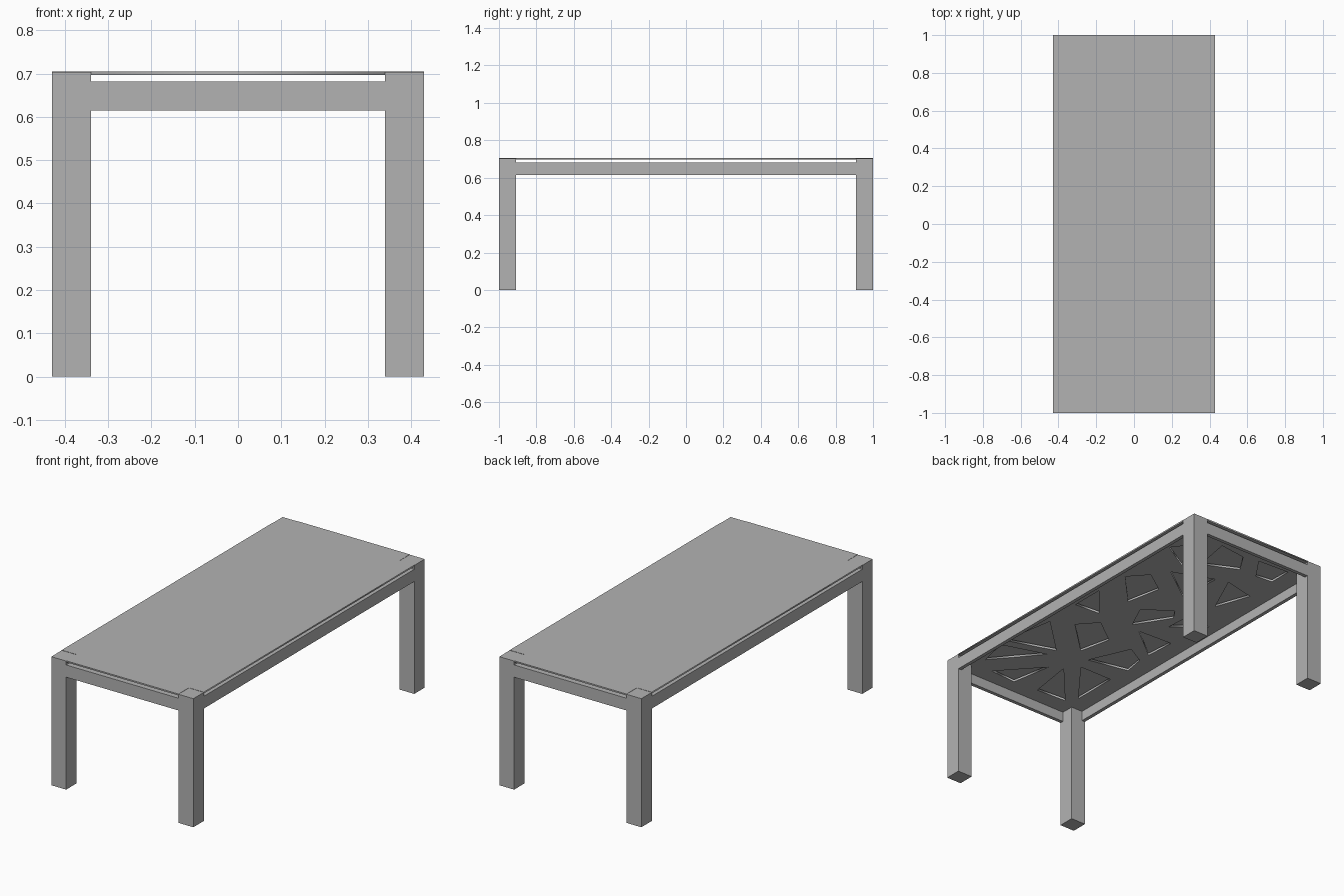
import bpy

default = bpy.data.objects.get("Cube")
if default:
    bpy.data.objects.remove(default, do_unlink=True)

HALF_X, HALF_Y = 0.43, 1.0
LEG = 0.09
RAIL = 0.02
LEG_TOP = 0.7035
TOP_LOW, TOP_HIGH = 0.697, 0.705
RAIL_LOW, RAIL_HIGH = 0.615, 0.682
PANEL_LOW = 0.67

# One plain grey finish
grey = bpy.data.materials.new("plain_grey")
grey.use_nodes = True
colour = (0.45, 0.45, 0.45, 1)
grey.diffuse_color = colour
grey.node_tree.nodes["Principled BSDF"].inputs["Base Color"].default_value = colour


def box(name, low, high):
    """Box between two opposite corners."""
    centre = [(a + b) / 2 for a, b in zip(low, high)]
    bpy.ops.mesh.primitive_cube_add(size=1, location=centre)
    obj = bpy.context.object
    obj.name = name
    obj.scale = [b - a for a, b in zip(low, high)]
    bpy.ops.object.transform_apply(location=False, rotation=False, scale=True)
    obj.data.materials.append(grey)
    return obj


def sheet(name, outlines, low, high):
    """Flat sheet; every outline after the first is a hole."""
    curve = bpy.data.curves.new(name, "CURVE")
    curve.dimensions = "2D"
    curve.fill_mode = "BOTH"
    curve.extrude = (high - low) / 2
    for outline in outlines:
        spline = curve.splines.new("POLY")
        spline.points.add(len(outline) - 1)
        for point, (x, y) in zip(spline.points, outline):
            point.co = (x, y, 0, 1)
        spline.use_cyclic_u = True
    temp = bpy.data.objects.new(name + "_outline", curve)
    bpy.context.collection.objects.link(temp)
    bpy.context.view_layer.update()
    graph = bpy.context.evaluated_depsgraph_get()
    mesh = bpy.data.meshes.new_from_object(temp.evaluated_get(graph))
    bpy.data.objects.remove(temp, do_unlink=True)
    mesh.materials.clear()
    mesh.materials.append(grey)
    obj = bpy.data.objects.new(name, mesh)
    obj.location.z = (low + high) / 2
    bpy.context.collection.objects.link(obj)
    return obj


def notched(hx, hy):
    """Rectangle with its corners cut away around the legs."""
    ix, iy = HALF_X - LEG, HALF_Y - LEG
    corner = [(hx, iy), (ix, iy), (ix, hy)]
    points = []
    for sx, sy in ((1, 1), (-1, 1), (-1, -1), (1, -1)):
        part = [(sx * x, sy * y) for x, y in corner]
        points += part if sx * sy > 0 else part[::-1]
    return points


# Legs and rails, flush with the outside
for sx, side in ((1, "left"), (-1, "right")):
    for sy, end in ((-1, "front"), (1, "back")):
        xs = sorted((sx * HALF_X, sx * (HALF_X - LEG)))
        ys = sorted((sy * HALF_Y, sy * (HALF_Y - LEG)))
        box(f"{end}_{side}_leg", (xs[0], ys[0], 0), (xs[1], ys[1], LEG_TOP))
    xs = sorted((sx * HALF_X, sx * (HALF_X - RAIL)))
    box(f"{side}_rail", (xs[0], LEG - HALF_Y, RAIL_LOW),
        (xs[1], HALF_Y - LEG, RAIL_HIGH))
for sy, end in ((-1, "front"), (1, "back")):
    ys = sorted((sy * HALF_Y, sy * (HALF_Y - RAIL)))
    box(f"{end}_rail", (LEG - HALF_X, ys[0], RAIL_LOW),
        (HALF_X - LEG, ys[1], RAIL_HIGH))

# Thin table top floating just above the rails
sheet("table_top", [notched(HALF_X, HALF_Y)], TOP_LOW, TOP_HIGH)

# Lower panel pierced by scattered shards
shards = [
    [(.37, -.6), (.32, -.3), (.1, -.51)],
    [(.32, -.82), (.36, -.65), (.11, -.57)],
    [(.22, -.89), (.02, -.67), (.06, -.9)],
    [(-.09, -.89), (-.05, -.63), (-.27, -.88)],
    [(-.11, -.56), (-.31, -.56), (-.31, -.82)],
    [(-.09, -.48), (-.19, -.25), (-.3, -.31), (-.32, -.43)],
    [(.2, -.24), (.11, -.14), (-.04, -.25), (0, -.43)],
    [(.33, -.08), (.33, .11), (.18, -.07)],
    [(.32, .31), (.23, .41), (.1, .32), (.14, .12)],
    [(-.03, -.05), (.04, .1), (-.11, .2), (-.15, .14)],
    [(-.1, -.08), (-.31, -.07), (-.3, -.24)],
    [(-.19, .05), (-.2, .22), (-.35, .19)],
    [(.34, .69), (.27, .78), (.17, .59)],
    [(.17, .5), (-.06, .59), (-.05, .34)],
    [(.1, .66), (.14, .88), (-.02, .86), (-.09, .75)],
    [(-.2, .75), (-.11, .88), (-.3, .89), (-.3, .76)],
    [(-.24, .37), (-.13, .61), (-.31, .57)],
]
sheet("pierced_panel", [notched(HALF_X - RAIL, HALF_Y - RAIL)] + shards,
      PANEL_LOW, RAIL_HIGH)
